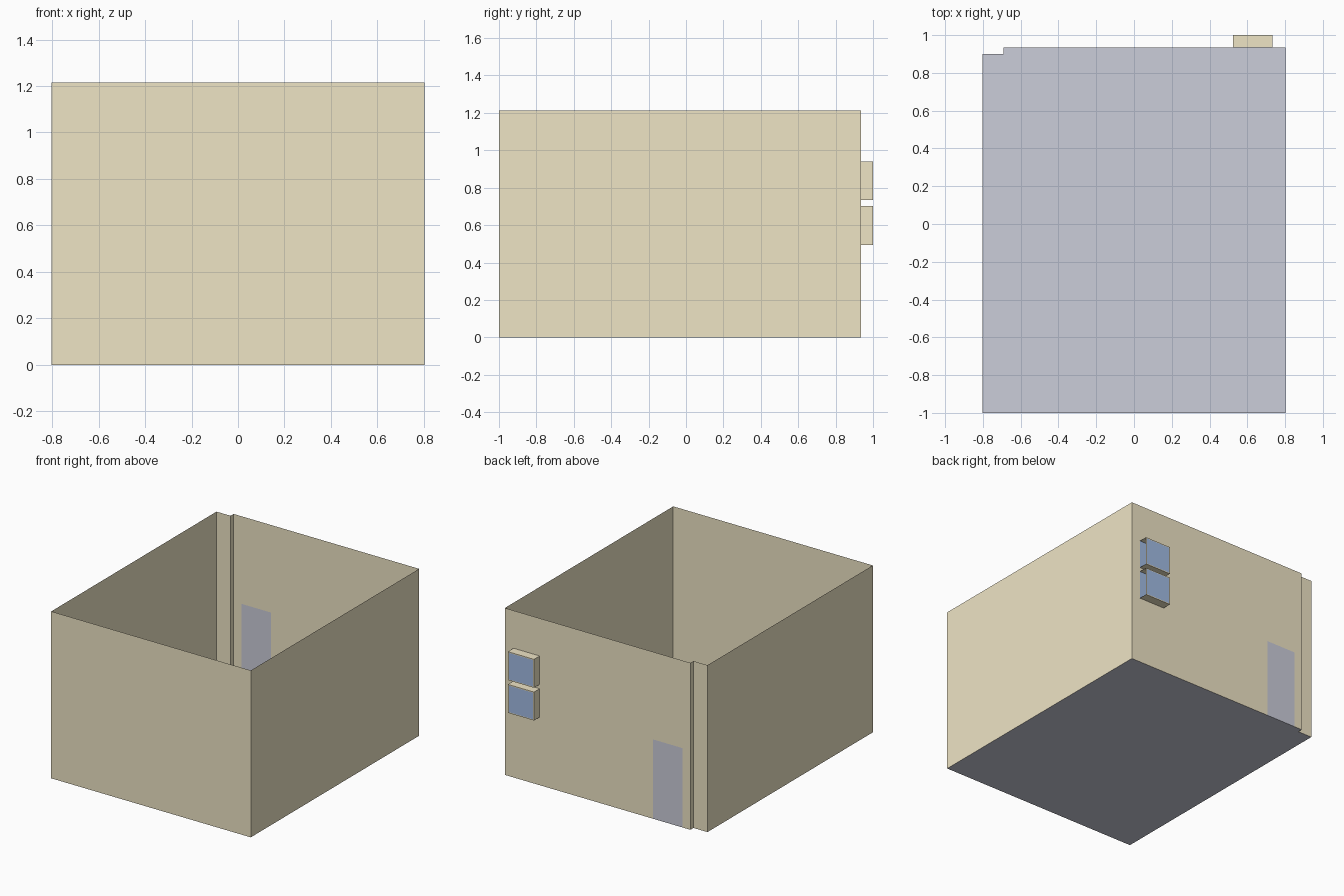
import bpy

if "Cube" in bpy.data.objects:
    bpy.data.objects.remove(bpy.data.objects["Cube"])

H = 1.214           # wall height
X, Y0, Y1 = 0.803, -1.0, 0.935
NX, NY = -0.69, 0.90   # corner notch


def material(name, rgb):
    m = bpy.data.materials.new(name)
    m.diffuse_color = (*rgb, 1)
    m.use_nodes = True
    m.node_tree.nodes["Principled BSDF"].inputs["Base Color"].default_value = m.diffuse_color
    return m


TAN = material("wall_tan", (0.86, 0.78, 0.56))
GREY = material("slate_grey", (0.60, 0.61, 0.70))
BLUE = material("glass_blue", (0.36, 0.50, 0.78))


def sheet(name, polys, mat):
    """Thin surface made of polygons given as point lists; shared points are merged."""
    verts, index, faces = [], {}, []
    for poly in polys:
        face = []
        for p in poly:
            if p not in index:
                index[p] = len(verts)
                verts.append(p)
            face.append(index[p])
        faces.append(face)
    me = bpy.data.meshes.new(name)
    me.from_pydata(verts, [], faces)
    me.materials.append(mat)
    ob = bpy.data.objects.new(name, me)
    bpy.context.collection.objects.link(ob)
    return ob


def facing_back(x0, x1, z0, z1, y):
    """Rectangle in the xz plane whose normal points to +y."""
    return [(x1, y, z0), (x0, y, z0), (x0, y, z1), (x1, y, z1)]


def perforated(x0, x1, z0, z1, y, holes):
    """Rectangle with rectangular holes, split into the fewest grid cells."""
    xs = sorted({x0, x1, *(v for h in holes for v in h[:2])})
    zs = sorted({z0, z1, *(v for h in holes for v in h[2:])})
    cells = []
    for a, b in zip(xs, xs[1:]):
        for c, d in zip(zs, zs[1:]):
            mx, mz = (a + b) / 2, (c + d) / 2
            if not any(h[0] < mx < h[1] and h[2] < mz < h[3] for h in holes):
                cells.append(facing_back(a, b, c, d, y))
    return cells


# Floor and outer walls follow one outline with the notched corner
outline = [(X, Y1), (NX, Y1), (NX, NY), (-X, NY), (-X, Y0), (X, Y0)]
sheet("floor", [[(x, y, 0) for x, y in outline]], GREY)
sides = []
for i in range(1, 6):
    a, b = outline[i], outline[(i + 1) % 6]
    sides.append([(*a, 0), (*b, 0), (*b, H), (*a, H)])
sheet("side_walls", sides, TAN)

# Back wall with door and window openings
door = (-0.625, -0.39, 0, 0.577)
windows = [(0.523, 0.733, 0.495, 0.702), (0.523, 0.733, 0.733, 0.94)]
sheet("back_wall", perforated(NX, X, 0, H, Y1, [door, *windows]), TAN)
sheet("door", [facing_back(*door, Y1)], GREY)

# Window boxes: inner pane, three-sided hood, framed outer pane
YW, RIM = 1.0, 0.007
for name, (x0, x1, z0, z1) in zip(("lower", "upper"), windows):
    sheet(name + "_inner_pane", [facing_back(x0, x1, z0, z1, Y1)], BLUE)
    sheet(name + "_window_hood", [
        [(x0, Y1, z1), (x1, Y1, z1), (x1, YW, z1), (x0, YW, z1)],
        [(x0, YW, z0), (x1, YW, z0), (x1, Y1, z0), (x0, Y1, z0)],
        [(x0, Y1, z0), (x0, Y1, z1), (x0, YW, z1), (x0, YW, z0)],
    ], TAN)
    glass = (x0 + RIM, x1 - RIM, z0 + RIM, z1 - RIM)
    sheet(name + "_window_frame", perforated(x0, x1, z0, z1, YW, [glass]), TAN)
    sheet(name + "_outer_pane", [facing_back(*glass, YW)], BLUE)
